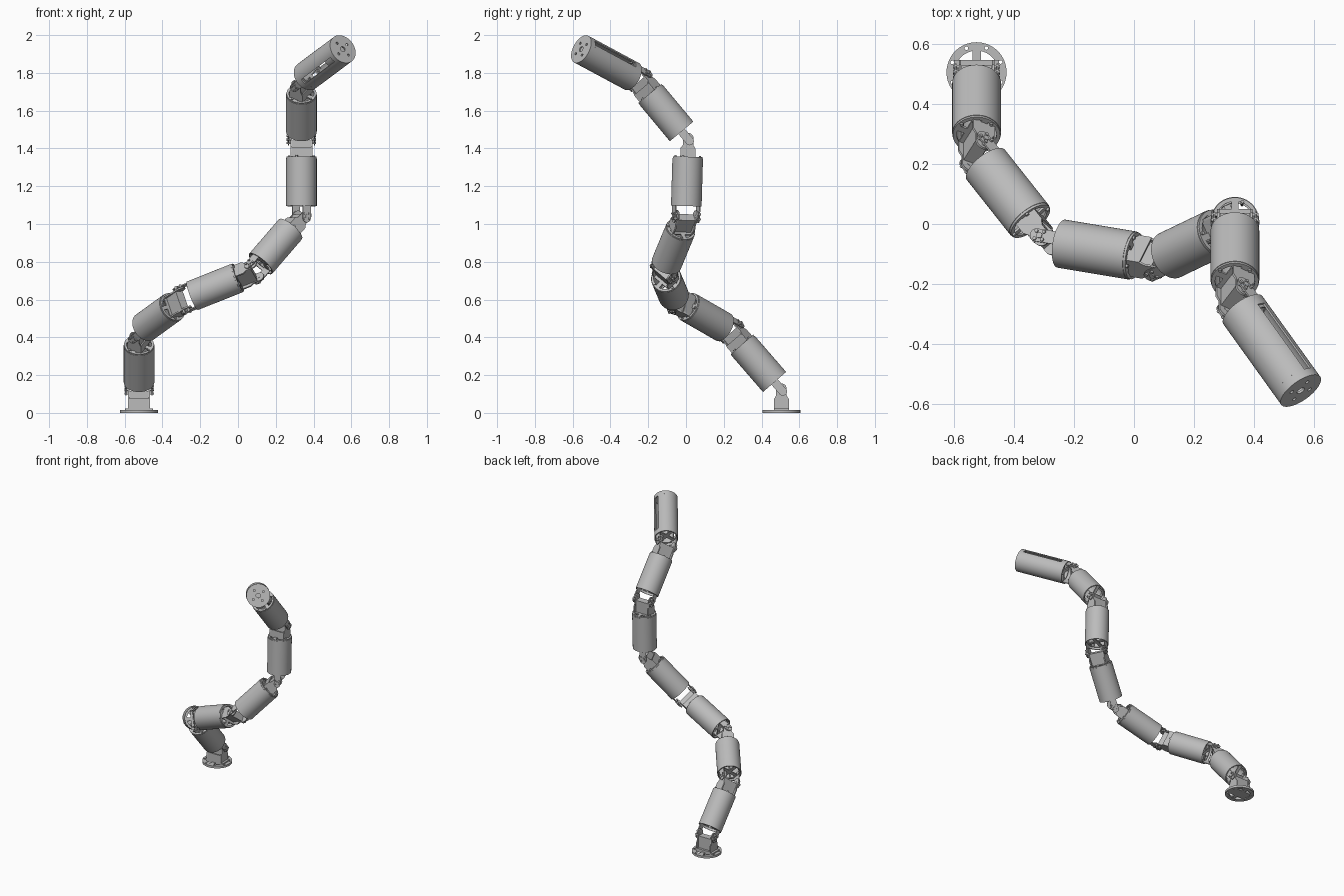
import bpy, math
from math import cos, sin, pi
from mathutils import Matrix, Vector

if "Cube" in bpy.data.objects:
    bpy.data.objects.remove(bpy.data.objects["Cube"], do_unlink=True)

metal = bpy.data.materials.new("light grey metal")
metal.use_nodes = True
metal.diffuse_color = (0.5, 0.5, 0.5, 1)
metal.node_tree.nodes["Principled BSDF"].inputs["Base Color"].default_value = (0.5, 0.5, 0.5, 1)


def frame(origin, x, y, z):
    m = Matrix((x, y, z)).transposed().to_4x4()
    m.translation = origin
    return m


def arc(r, start=0, end=2 * pi, n=48, cx=0, cy=0):
    full = abs(end - start - 2 * pi) < 1e-6
    steps = n if full else n - 1
    return [(cx + r * cos(start + (end - start) * i / steps),
             cy + r * sin(start + (end - start) * i / steps)) for i in range(n)]


def rect(x0, x1, y0, y1):
    return [(x0, y0), (x1, y0), (x1, y1), (x0, y1)]


def plate(name, outlines, low, high, matrix):
    """Extrude nested outlines (holes allowed) from low to high along local z."""
    curve = bpy.data.curves.new(name, "CURVE")
    curve.dimensions = "2D"
    curve.fill_mode = "BOTH"
    curve.extrude = (high - low) / 2
    for points in outlines:
        spline = curve.splines.new("POLY")
        spline.points.add(len(points) - 1)
        for p, (x, y) in zip(spline.points, points):
            p.co = (x, y, 0, 1)
        spline.use_cyclic_u = True
    temp = bpy.data.objects.new(name + " outline", curve)
    bpy.context.collection.objects.link(temp)
    bpy.context.view_layer.update()
    graph = bpy.context.evaluated_depsgraph_get()
    mesh = bpy.data.meshes.new_from_object(temp.evaluated_get(graph))
    bpy.data.objects.remove(temp, do_unlink=True)
    bpy.data.curves.remove(curve)
    mesh.materials.clear()
    mesh.materials.append(metal)
    mesh.transform(Matrix.Translation((0, 0, (low + high) / 2)))
    ob = bpy.data.objects.new(name, mesh)
    ob.matrix_world = matrix
    bpy.context.collection.objects.link(ob)
    return ob


def spider(name, s, m):
    """Ring with crossed bars that carries the joint hardware."""
    plate(name + "_ring", [arc(0.079), arc(0.066)], s, s + 0.008, m)
    plate(name + "_bar_a", [rect(-0.07, 0.07, -0.011, 0.011)], s, s + 0.008, m)
    plate(name + "_bar_b", [rect(-0.011, 0.011, -0.07, 0.07)], s, s + 0.008, m)


def bracket(name, joint, p, a):
    """U-shaped yoke and servo fixed to the link before the joint."""
    side = p.cross(a)
    up = frame(joint, a, side, p)
    flat = frame(joint, side, p, a)
    cheek = [(-0.04, -0.1), (0.04, -0.1), (0.04, -0.05), (0.028, -0.03)]
    cheek += arc(0.028, 0, pi, 12, 0, 0.006) + [(-0.028, -0.03), (-0.04, -0.05)]
    for x in (-0.055, 0.055):
        plate(name + "_cheek", [cheek], x - 0.004, x + 0.004, flat)
    plate(name + "_foot", [rect(-0.056, 0.056, -0.04, 0.04)], -0.1, -0.092, up)
    plate(name + "_web", [rect(-0.055, 0.055, -0.04, -0.033)], -0.1, -0.045, up)
    plate(name + "_servo", [rect(-0.05, 0.05, -0.024, 0.024)], -0.095, -0.006, up)


def tabs(name, joint, n, a):
    """Pair of lugs on the following link, with hub and screws."""
    flat = frame(joint, n.cross(a), n, a)
    lug = [(0.022, 0.1), (-0.022, 0.1), (-0.022, -0.012)]
    lug += arc(0.022, pi, 2 * pi, 12, 0, -0.012)
    for s in (-1, 1):
        def slab(part, shape, inner, outer):
            lo, hi = sorted((s * inner, s * outer))
            plate(name + part, shape, lo, hi, flat)
        slab("_lug", [lug], 0.066, 0.072)
        slab("_pivot", [arc(0.01, n=20)], 0.05, 0.077)
        for k in range(4):
            angle = k * pi / 2 + pi / 4
            slab("_screw", [arc(0.006, n=12, cx=0.019 * cos(angle), cy=0.019 * sin(angle))],
                 0.056, 0.078)


# Pivot points from the base to the free end
pivots = [Vector(v) for v in (
    (-0.524, 0.505, 0.122), (-0.524, 0.236, 0.432), (-0.292, -0.057, 0.60),
    (0.086, -0.12, 0.75), (0.336, 0.0, 1.04), (0.336, 0.012, 1.448),
    (0.336, -0.25, 1.762), (0.555, -0.555, 1.926))]
UP = Vector((0, 0, 1))
dirs = [UP] + [(b - a).normalized() for a, b in zip(pivots, pivots[1:])]

# Base flange
base = Matrix.Translation((pivots[0].x, pivots[0].y, 0))
bolts = [arc(0.006, n=12, cx=0.087 * cos(k * pi / 4 + 0.4), cy=0.087 * sin(k * pi / 4 + 0.4))
         for k in range(8)]
plate("base_flange", [arc(0.1, n=64), arc(0.072)] + bolts, 0, 0.016, base)
plate("base_bar_a", [rect(-0.075, 0.075, -0.04, 0.04)], 0.004, 0.024, base)
plate("base_bar_b", [rect(-0.014, 0.014, -0.075, 0.075)], 0.004, 0.014, base)

for i in range(7):
    joint, p, n = pivots[i], dirs[i], dirs[i + 1]
    a = p.cross(n).normalized()
    bracket("yoke_%d" % i, joint, p, a)
    tabs("hinge_%d" % i, joint, n, a)
    m = frame(joint, a, n.cross(a), n)
    if i < 6:
        # Tubular link with open ends, standing clear of its end ring on four posts
        nxt = n.cross(dirs[i + 2]).normalized()
        end = frame(joint, nxt, n.cross(nxt), n)
        length = (pivots[i + 1] - joint).length
        plate("link_tube_%d" % i, [arc(0.081, n=64), arc(0.074, n=64)], 0.055, length - 0.1, m)
        spider("link_start_%d" % i, 0.07, m)
        spider("link_end_%d" % i, length - 0.1, end)
        for k in range(4):
            t = k * pi / 2 + pi / 4
            plate("link_post", [arc(0.006, n=12, cx=0.07 * cos(t), cy=0.07 * sin(t))],
                  length - 0.11, length - 0.085, m)
            plate("link_rod", [arc(0.005, n=10, cx=0.066 * cos(t), cy=0.066 * sin(t))],
                  0.07, length - 0.1, m)

# End tool: tube with two opposite long slots and a drilled cap
n = dirs[7]
up = (UP - n * n.z).normalized()
side = n.cross(up)
if side.x < 0:
    side = -side
angle = math.radians(52)
slot_dir = (up * cos(angle) + side * sin(angle)).normalized()
m = frame(pivots[6], slot_dir, n.cross(slot_dir), n)
length = (pivots[7] - pivots[6]).length
gap = 0.2
for k in range(2):
    s, e = k * pi + gap, (k + 1) * pi - gap
    plate("tool_shell", [arc(0.08, s, e, 32) + arc(0.073, s, e, 32)[::-1]], 0.09, length - 0.03, m)
plate("tool_rear_band", [arc(0.08, n=64), arc(0.073, n=64)], 0.05, 0.09, m)
plate("tool_front_band", [arc(0.08, n=64), arc(0.073, n=64)], length - 0.03, length - 0.008, m)
spider("tool_start", 0.07, m)
plate("tool_motor", [arc(0.05)], 0.29, length - 0.03, m)
holes = [arc(0.007, n=16, cx=0.043 * cos(k * pi / 2), cy=0.043 * sin(k * pi / 2)) for k in range(4)]
plate("tool_cap", [arc(0.08, n=64), arc(0.015, n=24)] + holes, length - 0.008, length, m)

# Smooth round walls, keep edges sharp
bpy.ops.object.select_all(action="DESELECT")
for ob in bpy.context.collection.objects:
    if ob.type == "MESH" and metal.name in ob.data.materials:
        ob.select_set(True)
        bpy.context.view_layer.objects.active = ob
bpy.ops.object.shade_smooth_by_angle(angle=math.radians(35))
